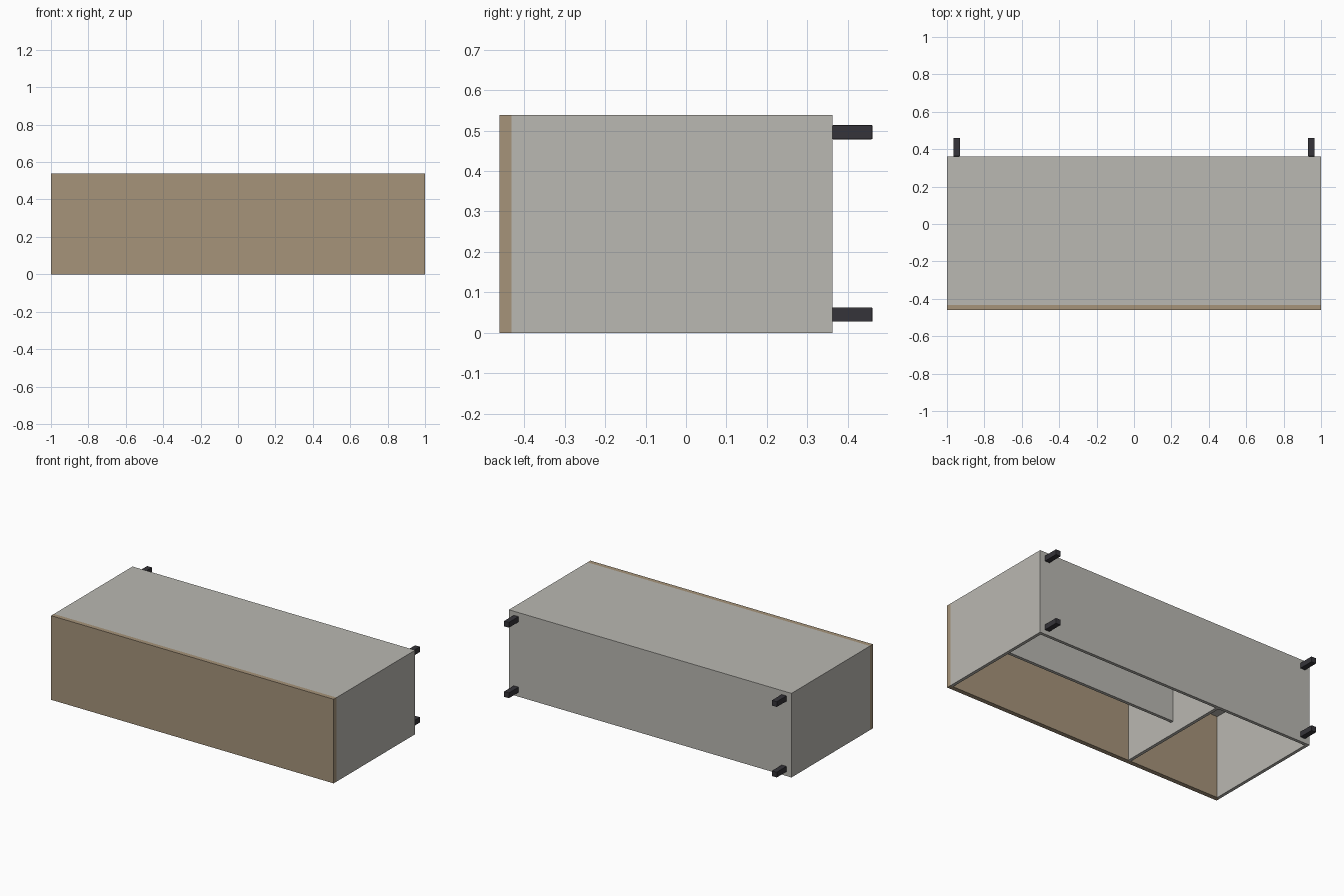
import bpy

cube = bpy.data.objects.get("Cube")
if cube:
    bpy.data.objects.remove(cube, do_unlink=True)


def material(name, rgb):
    mat = bpy.data.materials.new(name)
    mat.use_nodes = True
    colour = (*rgb, 1)
    mat.diffuse_color = colour
    mat.node_tree.nodes["Principled BSDF"].inputs["Base Color"].default_value = colour
    return mat


wood = material("tan wood", (0.38, 0.295, 0.195))
grey = material("warm grey", (0.49, 0.48, 0.445))
black = material("dark charcoal", (0.036, 0.034, 0.041))


def box(name, xs, ys, zs, mat, bevel=0):
    """Box spanning the given ranges on each axis."""
    ranges = (xs, ys, zs)
    bpy.ops.mesh.primitive_cube_add(size=1, location=[(a + b) / 2 for a, b in ranges])
    obj = bpy.context.object
    obj.name = name
    obj.scale = [b - a for a, b in ranges]
    bpy.ops.object.transform_apply(location=False, rotation=False, scale=True)
    obj.data.materials.append(mat)
    if bevel:
        mod = obj.modifiers.new("soft edges", 'BEVEL')
        mod.width = bevel
        mod.segments = 2
    return obj


H = 0.538        # overall height
T = 0.02         # board thickness
FRONT, BACK = -0.432, 0.362
INNER = 1 - T
DIVIDER = -0.33

# Outer shell, open underneath
box("front_panel", (-1, 1), (-0.461, FRONT), (0, H), wood)
box("side_left", (INNER, 1), (FRONT, BACK), (0, H), grey)
box("side_right", (-1, -INNER), (FRONT, BACK), (0, H), grey)
box("back_panel", (-INNER, INNER), (BACK - T, BACK), (0, H), grey)
box("top_panel", (-INNER, INNER), (FRONT, BACK - T), (H - 0.008, H), grey)

# Inner divider and set-back shelf
box("divider", (DIVIDER - T / 2, DIVIDER + T / 2), (FRONT, BACK - T), (0, H - 0.008), grey)
box("shelf", (DIVIDER + T / 2, INNER), (-0.055, -0.035), (0.08, H - 0.008), grey)

# Four square legs
for side, x in (("left", 0.948), ("right", -0.948)):
    for level, z in (("upper", 0.496), ("lower", 0.045)):
        box(f"leg_{level}_{side}", (x - 0.0175, x + 0.0175), (BACK, 0.461),
            (z - 0.0175, z + 0.0175), black, 0.002)
